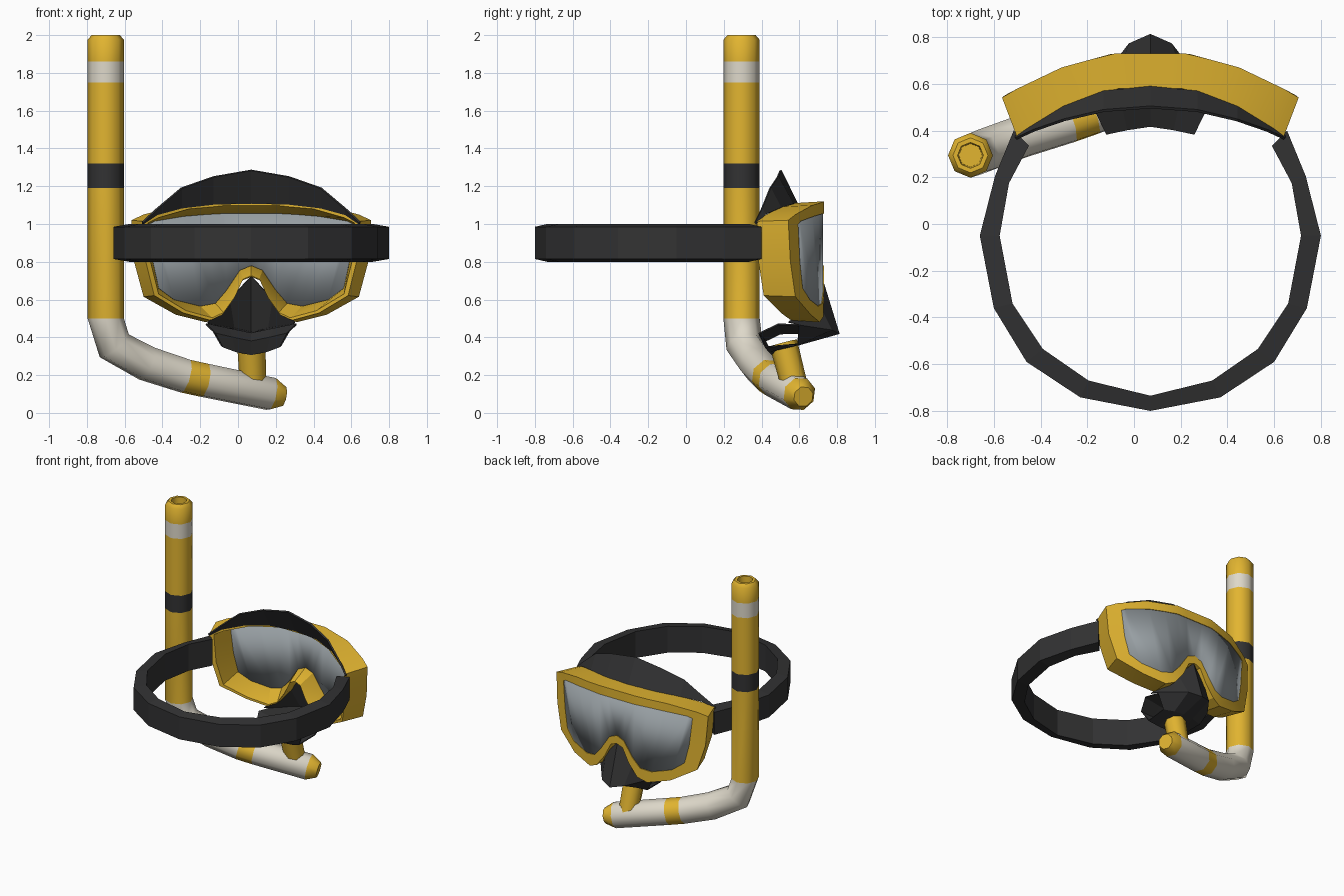
import bpy, bmesh, math
from mathutils import Vector

if "Cube" in bpy.data.objects:
    bpy.data.objects.remove(bpy.data.objects["Cube"])

CX = 0.07  # mask centre line


def material(name, col):
    m = bpy.data.materials.new(name)
    m.diffuse_color = (*col, 1)
    m.use_nodes = True
    m.node_tree.nodes["Principled BSDF"].inputs["Base Color"].default_value = m.diffuse_color
    return m


GOLD = material("gold_plastic", (0.76, 0.46, 0.03))
WHITE = material("off_white_plastic", (0.73, 0.69, 0.59))
BLACK = material("black_rubber", (0.032, 0.032, 0.033))
GLASS = material("grey_glass", (0.31, 0.345, 0.365))


def make(name, verts, faces, mats, ids=None, smooth=None, solid=0, bevel=0):
    me = bpy.data.meshes.new(name)
    me.from_pydata([tuple(v) for v in verts], [], faces)
    for m in mats:
        me.materials.append(m)
    if ids:
        for p, i in zip(me.polygons, ids):
            p.material_index = i
    bm = bmesh.new()
    bm.from_mesh(me)
    bmesh.ops.remove_doubles(bm, verts=bm.verts, dist=1e-5)
    bmesh.ops.recalc_face_normals(bm, faces=bm.faces)
    bm.to_mesh(me)
    bm.free()
    ob = bpy.data.objects.new(name, me)
    bpy.context.collection.objects.link(ob)
    if solid:
        s = ob.modifiers.new("thickness", 'SOLIDIFY')
        s.thickness, s.offset = solid, 0
    if bevel:
        b = ob.modifiers.new("bevel", 'BEVEL')
        b.width, b.segments = bevel, 1
    if smooth:
        bpy.ops.object.select_all(action='DESELECT')
        ob.select_set(True)
        bpy.context.view_layer.objects.active = ob
        bpy.ops.object.shade_smooth_by_angle(angle=math.radians(smooth))
    return ob


def interp(table, x):
    x = abs(x)
    for (a, p), (b, q) in zip(table, table[1:]):
        if x <= b:
            return p + (q - p) * (x - a) / (b - a)
    return table[-1][1]


def mirror(half):
    """Half row (side -> centre) to full row across the centre line."""
    return [(CX - x, y, z) for x, y, z in half] + [(CX + x, y, z) for x, y, z in half[-2::-1]]


def loft(name, rows, mats, closed_rows=False, closed_loop=False, ids=None, **kw):
    n = len(rows[0])
    verts = [v for r in rows for v in r]
    faces, fid = [], []
    for i in range(len(rows) if closed_loop else len(rows) - 1):
        a, b = i * n, (i + 1) % len(rows) * n
        for j in range(n if closed_rows else n - 1):
            k = (j + 1) % n
            faces.append((a + j, a + k, b + k, b + j))
            fid.append(ids[i] if ids else 0)
    if closed_rows and not closed_loop:
        faces += [tuple(range(n)), tuple(range(len(verts) - n, len(verts)))]
        fid += [ids[0], ids[-1]] if ids else [0, 0]
    return make(name, verts, faces, mats, fid, **kw)


def sweep(name, stations, sides, mats, straight=0, smooth=50):
    """stations: (point, radius, colour of the following segment)."""
    pts = [Vector(s[0]) for s in stations]
    rows, u, last = [], Vector((1, 0, 0)), None
    for i, p in enumerate(pts):
        if i < straight:
            t = Vector((0, 0, -1))
        else:
            d0 = (p - pts[i - 1]).normalized() if i else Vector()
            d1 = (pts[i + 1] - p).normalized() if i + 1 < len(pts) else Vector()
            t = (d0 + d1).normalized()
        if last:
            u = last.rotation_difference(t) @ u
        u = (u - t * u.dot(t)).normalized()
        v, last = t.cross(u), t
        rows.append([p + stations[i][1] * (u * math.cos(a) + v * math.sin(a))
                     for a in (2 * math.pi * k / sides for k in range(sides))])
    return loft(name, rows, mats, closed_rows=True, ids=[s[2] for s in stations[:-1]], smooth=smooth)


# Snorkel: hollow top, striped straight tube, bent lower tube and end cap
R = 0.096
column = [(1.80, .05, 0), (2.0, .055, 0), (2.0, .075, 0), (1.975, R, 0), (1.86, R, 1),
          (1.75, R, 0), (1.32, R, 2), (1.19, R, 0), (0.50, R, 1)]
bend = [((-.655, .31, .355), .098, 1), ((-.48, .375, .26), .096, 1), ((-.28, .435, .195), .093, 0),
        ((-.18, .47, .173), .093, 1), ((.175, .60, .10), .091, 0), ((.24, .622, .086), .055, 0)]
sweep("snorkel_tube", [((-.70, .294, z), r, c) for z, r, c in column] + bend, 8,
      [GOLD, WHITE, BLACK], straight=len(column))
# Mouthpiece stem
sweep("mouthpiece_stem", [((CX, .515, .37), .075, 0), ((CX + .01, .575, .14), .07, 0)], 8, [GOLD])

# Mask outlines as half loops: bottom centre -> side -> top centre
outer = [(0, .72), (.05, .70), (.10, .60), (.17, .51), (.24, .48), (.40, .52), (.57, .615),
         (.62, .80), (.635, 1.02), (.57, 1.05), (.38, 1.10), (.25, 1.11), (.15, 1.12), (.07, 1.12), (0, 1.12)]
inner = [(0, .78), (.06, .755), (.13, .65), (.19, .58), (.27, .565), (.41, .60), (.49, .66),
         (.52, .80), (.54, 1.0), (.51, 1.015), (.36, 1.04), (.24, 1.05), (.15, 1.055), (.07, 1.055), (0, 1.055)]
FRONT = [(0, .73), (.16, .73), (.38, .67), (.61, .56), (.65, .53)]
BACK = [(0, .58), (.15, .58), (.37, .50), (.58, .37)]


def outline(half, table, dy=0, sx=1, sz=1):
    h = [(x * sx, interp(table, x * sx) + dy, .82 + (z - .82) * sz) for x, z in half]
    return [(CX + x, y, z) for x, y, z in h] + [(CX - x, y, z) for x, y, z in h[-2:0:-1]]


# Frame: hollow curved body with a front rim
loft("mask_frame", [outline(inner, FRONT), outline(outer, FRONT), outline(outer, BACK, 0, .9, .97),
                    outline(outer, BACK, 0, .86, .93), outline(inner, FRONT, -.03)],
     [GOLD], closed_rows=True, closed_loop=True, smooth=28)

# Lens: strips between the lower and upper edge, following the curve
n = len(inner)
lv, lf = [], []
for s in (1, -1):
    o = len(lv)
    lv += [(CX + s * x, interp(FRONT, x) - .012, z) for x, z in inner]
    lf += [(o + i, o + i + 1, o + n - 2 - i, o + n - 1 - i) for i in range(n // 2 - 1)]
    lf.append((o + n // 2 - 1, o + n // 2, o + n // 2 + 1))
make("lens", lv, lf, [GLASS], smooth=30, solid=.015)

# Forehead skirt: thin crest rising from the back of the frame
base = [(.575, .375, 1.0), (.50, .42, 1.05), (.37, .50, 1.085), (.2, .565, 1.105), (0, .585, 1.11)]
peak = [(.575, .365, 1.01), (.50, .40, 1.08), (.37, .445, 1.19), (.2, .485, 1.25), (0, .50, 1.285)]
loft("forehead_skirt", [mirror(base), mirror(peak)], [BLACK], solid=.012)

# Nose pocket: ridge in the notch, running down to a hollow chin piece
tip = [(.22, .60, .465), (.09, .77, .44), (0, .81, .42)]
nose = [
    [(.23, .54, .48), (.115, .69, .60), (0, .715, .725)],
    tip,
    [(.16, .59, .36), (.08, .61, .365), (0, .615, .37)],
    [(.15, .42, .35), (.08, .44, .325), (0, .455, .31)],
    [(.19, .385, .42), (.1, .405, .40), (0, .42, .38)],
    [(.24, .49, .47), (.12, .495, .445), (0, .50, .42)],
    [(.21, .595, .465), (.085, .755, .445), (0, .795, .425)],
]
loft("nose_pocket", [mirror(r) for r in nose], [BLACK], solid=.008)

# Head strap: open band behind the mask, rectangular section
out = [(.585, .40), (.665, .205), (.73, -.05), (.67, -.36), (.53, -.59), (.30, -.742), (0, -.80)]
inn = [(.52, .335), (.605, .175), (.645, -.05), (.59, -.34), (.46, -.535), (.265, -.67), (0, -.735)]
rows = [mirror([(x, y, z) for x, y in p]) for p, z in
        ((out, .815), (out, .985), (inn, 1.0), (inn, .80))]
cols = [list(c) for c in zip(*rows)]
loft("head_strap", cols, [BLACK], closed_rows=True)
